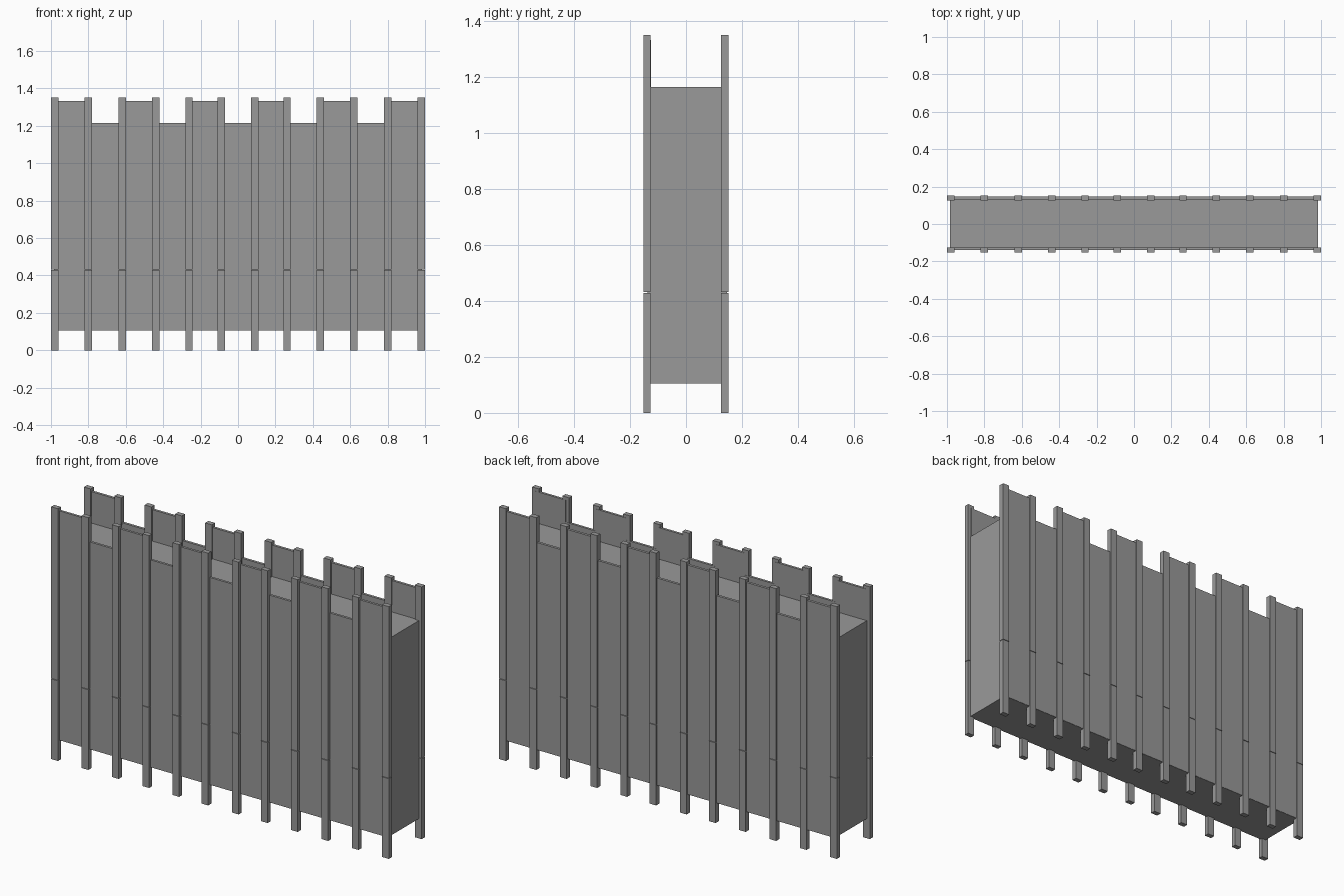
import bpy, bmesh

if "Cube" in bpy.data.objects:
    bpy.data.objects.remove(bpy.data.objects["Cube"])

HALF = [0.09, 0.262, 0.44, 0.62, 0.80, 0.98]
POST_X = [-x for x in reversed(HALF)] + HALF
BASE, LOW, HIGH = 0.1055, 1.215, 1.333

dark_wood = bpy.data.materials.new("dark_grey")
dark_wood.diffuse_color = (0.32, 0.32, 0.32, 1)
dark_wood.use_nodes = True
dark_wood.node_tree.nodes["Principled BSDF"].inputs["Base Color"].default_value = dark_wood.diffuse_color


def make_object(name, bm):
    bmesh.ops.recalc_face_normals(bm, faces=bm.faces)
    mesh = bpy.data.meshes.new(name)
    bm.to_mesh(mesh)
    bm.free()
    mesh.materials.append(dark_wood)
    obj = bpy.data.objects.new(name, mesh)
    bpy.context.collection.objects.link(obj)
    return obj


def add_box(bm, x0, x1, y0, y1, z0, z1):
    verts = bmesh.ops.create_cube(bm, size=1)["verts"]
    for v in verts:
        v.co.x = x1 if v.co.x > 0 else x0
        v.co.y = y1 if v.co.y > 0 else y0
        v.co.z = z1 if v.co.z > 0 else z0


def posts(name, y0, y1):
    # each upright is a short lower and a long upper timber with a fine joint
    bm = bmesh.new()
    for x in POST_X:
        add_box(bm, x - 0.02, x + 0.02, y0, y1, 0, 0.429)
        add_box(bm, x - 0.02, x + 0.02, y0, y1, 0.432, 1.35)
    return make_object(name, bm)


def battlement(name, y0, y1):
    # crenellated outline: raised in every other bay, stepping behind the posts
    outline = [(POST_X[-1], BASE), (POST_X[0], BASE)]
    for i in range(0, len(POST_X), 2):
        a, b = POST_X[i], POST_X[i + 1]
        if i > 0:
            outline.append((a, LOW))
        outline += [(a, HIGH), (b, HIGH)]
        if i + 2 < len(POST_X):
            outline.append((b, LOW))
    bm = bmesh.new()
    face = bm.faces.new([bm.verts.new((x, y0, z)) for x, z in outline])
    new = bmesh.ops.extrude_face_region(bm, geom=[face])["geom"]
    bmesh.ops.translate(bm, vec=(0, y1 - y0, 0),
                        verts=[g for g in new if isinstance(g, bmesh.types.BMVert)])
    return make_object(name, bm)


# solid wall body with the walkway on top
body = bmesh.new()
add_box(body, -0.983, 0.983, -0.136, 0.144, 0.105, 1.165)
make_object("wall_body", body)

# facing panels
battlement("front_battlement", -0.138, -0.125)
battlement("back_battlement", 0.132, 0.146)

# upright timbers
posts("front_posts", -0.152, -0.126)
posts("back_posts", 0.125, 0.152)
